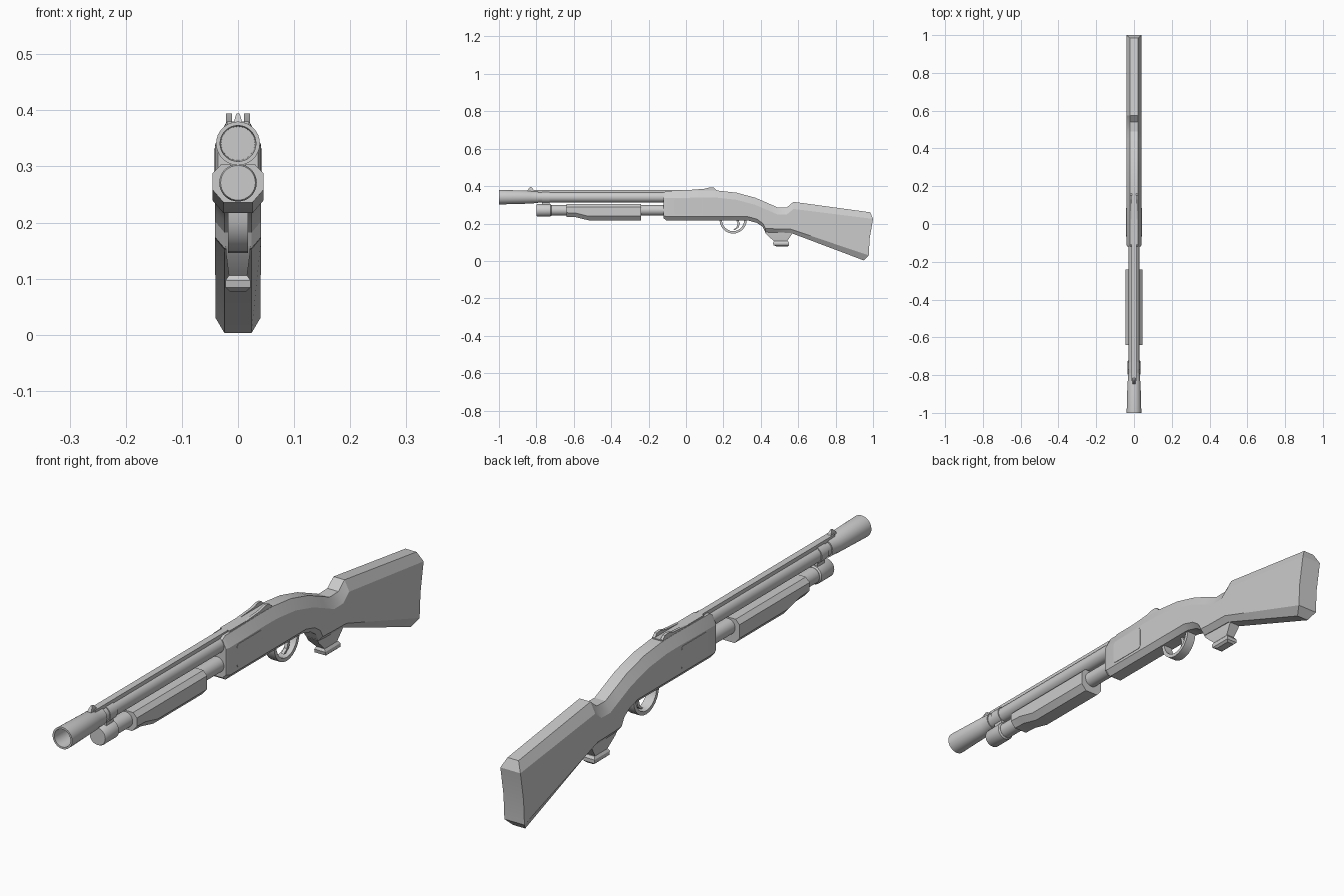
import bpy, bmesh, math

if "Cube" in bpy.data.objects:
    bpy.data.objects.remove(bpy.data.objects["Cube"])


def finish(name, bm, angle=20):
    bmesh.ops.recalc_face_normals(bm, faces=bm.faces)
    me = bpy.data.meshes.new(name)
    bm.to_mesh(me)
    bm.free()
    ob = bpy.data.objects.new(name, me)
    bpy.context.collection.objects.link(ob)
    bpy.ops.object.select_all(action='DESELECT')
    ob.select_set(True)
    bpy.context.view_layer.objects.active = ob
    bpy.ops.object.shade_smooth_by_angle(angle=math.radians(angle))
    return ob


def loft(name, sections, x0=0, angle=20):
    """Each section is a list of rows (half_width, y, z), mirrored across x0."""
    bm = bmesh.new()
    rings, n = [], len(sections[0])
    for rows in sections:
        ring = [bm.verts.new((x0 + w, y, z)) for w, y, z in rows]
        ring += [bm.verts.new((x0 - w, y, z)) for w, y, z in reversed(rows)]
        rings.append(ring)
    for a, b in zip(rings, rings[1:]):
        for i in range(2 * n):
            j = (i + 1) % (2 * n)
            bm.faces.new((a[i], a[j], b[j], b[i]))
    for r in (rings[0], rings[-1]):
        for i in range(n - 1):
            bm.faces.new((r[i], r[i + 1], r[-2 - i], r[-1 - i]))
    return finish(name, bm, angle)


def lathe(name, profile, zc, sides=32):
    """Revolve (y, radius) points about the y axis at height zc."""
    bm = bmesh.new()
    rings = []
    for y, r in profile:
        rings.append([bm.verts.new((r * math.cos(2 * math.pi * i / sides), y,
                                    zc + r * math.sin(2 * math.pi * i / sides)))
                      for i in range(sides)])
    for a, b in zip(rings, rings[1:]):
        for i in range(sides):
            j = (i + 1) % sides
            bm.faces.new((a[i], a[j], b[j], b[i]))
    bm.faces.new(rings[0])
    bm.faces.new(rings[-1])
    return finish(name, bm, 30)


def block(name, x, y, z, bevel=0):
    """Box from (min, max) ranges."""
    bm = bmesh.new()
    bmesh.ops.create_cube(bm, size=1)
    for v in bm.verts:
        v.co = [(lo + hi) / 2 + c * (hi - lo) for c, (lo, hi) in zip(v.co, (x, y, z))]
    if bevel:
        edges = [e for e in bm.edges
                 if abs(e.verts[0].co.x - e.verts[1].co.x) > 1e-4]
        bmesh.ops.bevel(bm, geom=edges, offset=bevel, segments=3, profile=0.5,
                        affect='EDGES')
    return finish(name, bm)


# Barrel and flared muzzle with a hollow bore
lathe("barrel", [(-0.80, 0.028), (-0.09, 0.028)], 0.341)
lathe("muzzle", [(-0.79, 0.026), (-0.79, 0.032), (-0.83, 0.033), (-0.835, 0.0345),
                 (-1.0, 0.039), (-1.0, 0.032), (-0.86, 0.030)], 0.341)

# Magazine tube, end cap and clamp to the barrel
lathe("magazine_tube", [(-0.74, 0.028), (-0.1, 0.028)], 0.271)
lathe("magazine_cap", [(-0.80, 0.031), (-0.795, 0.0335), (-0.725, 0.0335),
                       (-0.72, 0.029)], 0.271)
lathe("barrel_band", [(-0.77, 0.031), (-0.73, 0.031)], 0.341)
block("band_web", (-0.014, 0.014), (-0.77, -0.73), (0.285, 0.33))

# Sliding fore-end grip
loft("fore_end", [[(0.03, y, 0.304), (0.045, y, 0.288), (0.045, y, b + 0.022), (0.026, y, b)]
                  for y, b in ((-0.64, 0.236), (-0.59, 0.234), (-0.52, 0.217), (-0.24, 0.217))])

# Receiver and stock as one loft: (top y, top z, bottom y, bottom z)
stations = [(-0.105, 0.374, -0.105, 0.217), (0.10, 0.377, 0.10, 0.217),
            (0.17, 0.376, 0.20, 0.217), (0.27, 0.365, 0.33, 0.217),
            (0.37, 0.338, 0.38, 0.203), (0.44, 0.308, 0.41, 0.182),
            (0.49, 0.286, 0.425, 0.154), (0.54, 0.287, 0.47, 0.152),
            (0.575, 0.316, 0.56, 0.150)]
body = [[(0.022, -0.12, 0.364), (0.036, -0.12, 0.335), (0.036, -0.12, 0.29),
         (0.036, -0.12, 0.243), (0.022, -0.12, 0.228)]]
for yt, zt, yb, zb in stations:
    body.append([(0.022, yt, zt), (0.041, yt, zt - 0.038),
                 (0.041, (yt + yb) / 2, (zt + zb) / 2),
                 (0.041, yb, zb + 0.02), (0.024, yb, zb)])
body.append([(0.022, 0.985, 0.26), (0.04, 1.0, 0.225), (0.04, 0.982, 0.12),
             (0.04, 0.977, 0.03), (0.024, 0.95, 0.003)])
loft("receiver_and_stock", body)

# Raised side plates on the receiver
for side, x in (("right", (0.03, 0.0425)), ("left", (-0.0425, -0.03))):
    block("side_plate_" + side, x, (-0.065, 0.085), (0.247, 0.332), 0.012)

# Ventilated-style top rib, front bead and rear sight
block("top_rib", (-0.012, 0.012), (-0.83, -0.07), (0.362, 0.38))
loft("front_sight", [[(0.007, -0.85, 0.368), (0.007, -0.81, 0.368)],
                     [(0.007, -0.845, 0.381), (0.007, -0.815, 0.381)],
                     [(0.003, -0.834, 0.394), (0.003, -0.825, 0.394)]])
block("rear_sight_base", (-0.02, 0.02), (-0.075, 0.165), (0.368, 0.380))
for side, x in (("right", 0.016), ("left", -0.016)):
    loft("rear_sight_wing_" + side,
         [[(0.005, y, z), (0.005, y, 0.37)]
          for y, z in ((0.0, 0.378), (0.10, 0.386), (0.13, 0.394), (0.15, 0.392), (0.163, 0.378))],
         x0=x)

# Trigger guard loop and trigger
guard = []
for i in range(13):
    a = math.pi * (1 + i / 12)
    c, s = math.cos(a), math.sin(a)
    guard.append([(0.018, 0.252 + 0.073 * c, 0.222 + 0.076 * s),
                  (0.018, 0.252 + 0.060 * c, 0.222 + 0.063 * s)])
loft("trigger_guard", guard)
loft("trigger", [[(0.006, y - 0.006, z), (0.006, y + 0.006, z)]
                 for y, z in ((0.272, 0.225), (0.282, 0.20), (0.276, 0.18), (0.258, 0.166))])

# Stub under the grip with a flared foot
loft("grip_stub", [[(w, a, z), (w, b, z)] for w, a, b, z in
                   ((0.022, 0.42, 0.575, 0.158), (0.021, 0.43, 0.565, 0.142),
                    (0.016, 0.472, 0.54, 0.104))])
loft("grip_foot", [[(w, a, z), (w, b, z)] for w, a, b, z in
                   ((0.016, 0.47, 0.545, 0.106), (0.022, 0.465, 0.552, 0.097),
                    (0.022, 0.468, 0.552, 0.084), (0.014, 0.485, 0.545, 0.077))])
